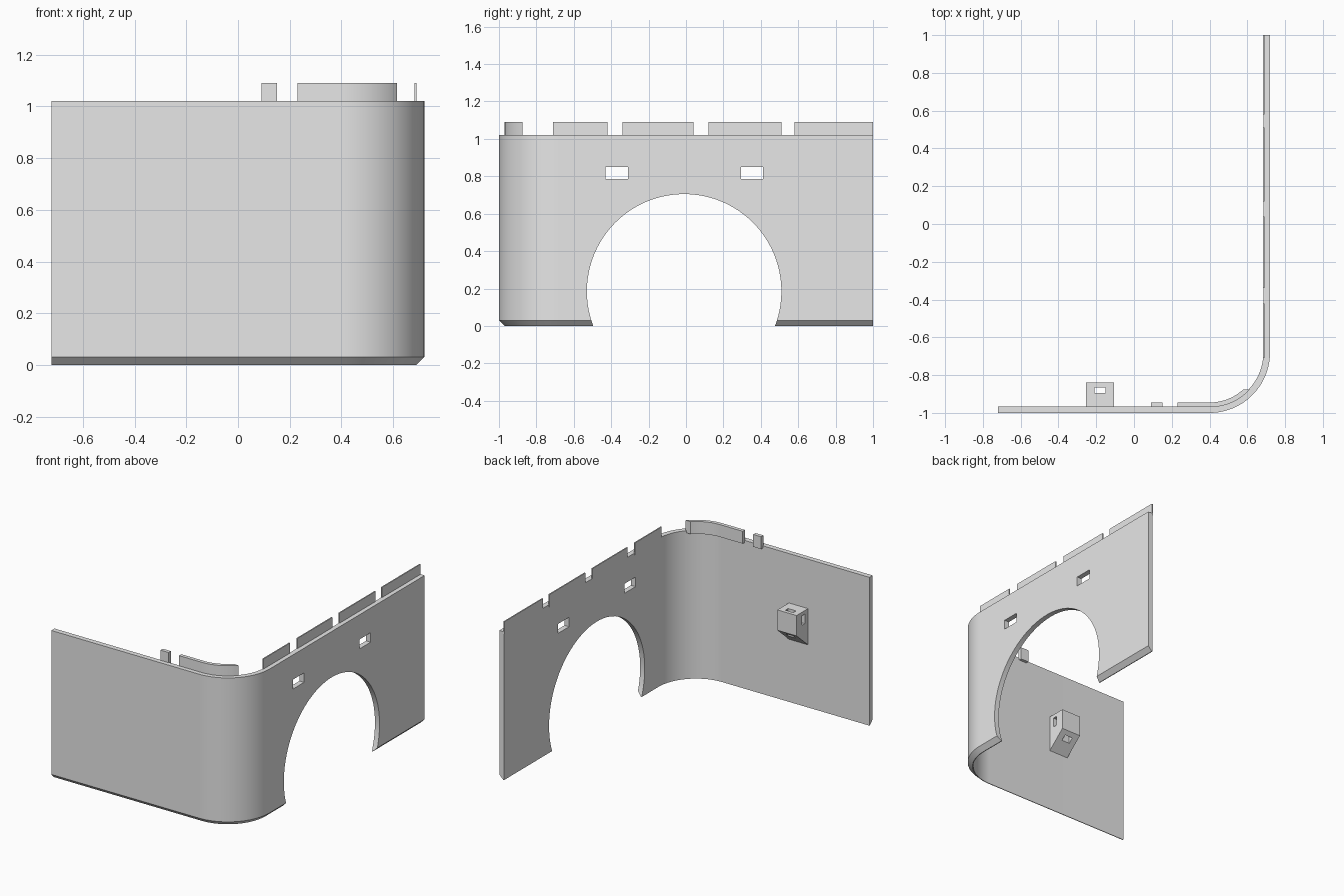
import bpy, bmesh, math
from mathutils import Vector

cube = bpy.data.objects.get("Cube")
if cube:
    bpy.data.objects.remove(cube, do_unlink=True)

grey = bpy.data.materials.new("plain grey")
grey.use_nodes = True
grey.diffuse_color = (0.8, 0.8, 0.8, 1)
grey.node_tree.nodes["Principled BSDF"].inputs["Base Color"].default_value = (0.8, 0.8, 0.8, 1)

HALF_X, HALF_Y, TOP, TAB_TOP = 0.72, 1.0, 1.02, 1.09
THICK, CHAMFER, RADIUS = 0.035, 0.03, 0.32
CX, CY = HALF_X - RADIUS, RADIUS - HALF_Y      # centre of the rounded corner


def finish(name, bm):
    bmesh.ops.recalc_face_normals(bm, faces=bm.faces)
    mesh = bpy.data.meshes.new(name)
    bm.to_mesh(mesh)
    bm.free()
    mesh.materials.append(grey)
    obj = bpy.data.objects.new(name, mesh)
    bpy.context.collection.objects.link(obj)
    return obj


def prism(name, outline, low, high, axis="z"):
    """Extrude a flat outline along one axis."""
    place = {"z": lambda a, b, c: (a, b, c), "x": lambda a, b, c: (c, a, b)}[axis]
    bm = bmesh.new()
    face = bm.faces.new([bm.verts.new(place(a, b, low)) for a, b in outline])
    new = bmesh.ops.extrude_face_region(bm, geom=[face])["geom"]
    move = Vector(place(0, 0, high - low))
    bmesh.ops.translate(bm, vec=move, verts=[v for v in new if isinstance(v, bmesh.types.BMVert)])
    return finish(name, bm)


def box(name, x0, x1, y0, y1, z0, z1):
    return prism(name, [(x0, y0), (x1, y0), (x1, y1), (x0, y1)], z0, z1)


def arc(radius, end, steps):
    """Points around the corner, starting from the front wall."""
    return [(CX + radius * math.sin(end * i / steps), CY - radius * math.cos(end * i / steps))
            for i in range(steps + 1)]


def cut(target, cutter):
    mod = target.modifiers.new("cut", "BOOLEAN")
    mod.operation, mod.solver, mod.object = "DIFFERENCE", "EXACT", cutter
    cutter.hide_render = True
    bpy.ops.object.select_all(action="DESELECT")
    bpy.context.view_layer.objects.active = target
    target.select_set(True)
    bpy.ops.object.modifier_apply(modifier=mod.name)
    bpy.data.objects.remove(cutter, do_unlink=True)


def smooth(obj):
    bpy.ops.object.select_all(action="DESELECT")
    bpy.context.view_layer.objects.active = obj
    obj.select_set(True)
    bpy.ops.object.shade_smooth_by_angle(angle=math.radians(30))


def wall_line(inset):
    """Plan line of the bent wall, moved inwards by the inset."""
    return ([(-HALF_X, inset - HALF_Y)] + arc(RADIUS - inset, math.pi / 2, 32)
            + [(HALF_X - inset, HALF_Y)])


# Bent wall with a chamfered lower outside edge
section = [(0, CHAMFER), (0, TOP), (THICK, TOP), (THICK, 0), (CHAMFER, 0)]
bm = bmesh.new()
rows = [[bm.verts.new((x, y, z)) for x, y in wall_line(inset)] for inset, z in section]
for row, following in zip(rows, rows[1:] + rows[:1]):
    for i in range(len(row) - 1):
        bm.faces.new((row[i], row[i + 1], following[i + 1], following[i]))
for end in (0, -1):
    bm.faces.new([row[end] for row in rows])
wall = finish("bent_wall", bm)

# Round archway and two slots through the side wall
circle = [(-0.01 + 0.52 * math.cos(math.tau * i / 96), 0.185 + 0.52 * math.sin(math.tau * i / 96))
          for i in range(96)]
cut(wall, prism("arch_cutter", circle, 0.6, 0.8, "x"))
for y in (-0.37, 0.353):
    cut(wall, box("slot_cutter", 0.6, 0.8, y - 0.06, y + 0.06, 0.785, 0.85))
smooth(wall)

# Thin tabs along the side wall
for i, (y0, y1) in enumerate([(-0.71, -0.42), (-0.34, 0.04), (0.12, 0.51), (0.58, 1.0)]):
    box(f"side_tab_{i + 1}", 0.682, 0.69, y0, y1, 1.005, TAB_TOP)

# Small front tab and curved corner tab, cut off square at the back
FRONT_IN, FRONT_OUT = 0.055, 0.03
box("front_tab", 0.09, 0.15, FRONT_OUT - HALF_Y, FRONT_IN - HALF_Y, 1.005, TAB_TOP)
sides = []
for inset in (FRONT_OUT, FRONT_IN):
    r = RADIUS - inset
    sides.append([(0.23, inset - HALF_Y)] + arc(r, math.acos(0.195 / r), 16))
smooth(prism("corner_tab", sides[0] + sides[1][::-1], 1.005, TAB_TOP))

# Bracket on the inside of the front wall, with crossing holes
profile = [(-0.966, 0.68), (-0.84, 0.68), (-0.84, 0.54), (-0.966, 0.43)]
bracket = prism("bracket", profile, -0.253, -0.107, "x")
cut(bracket, box("upright_hole_cutter", -0.21, -0.15, -0.895, -0.865, 0.3, 0.8))
cut(bracket, box("cross_hole_cutter", -0.4, 0.1, -0.93, -0.9, 0.59, 0.655))
